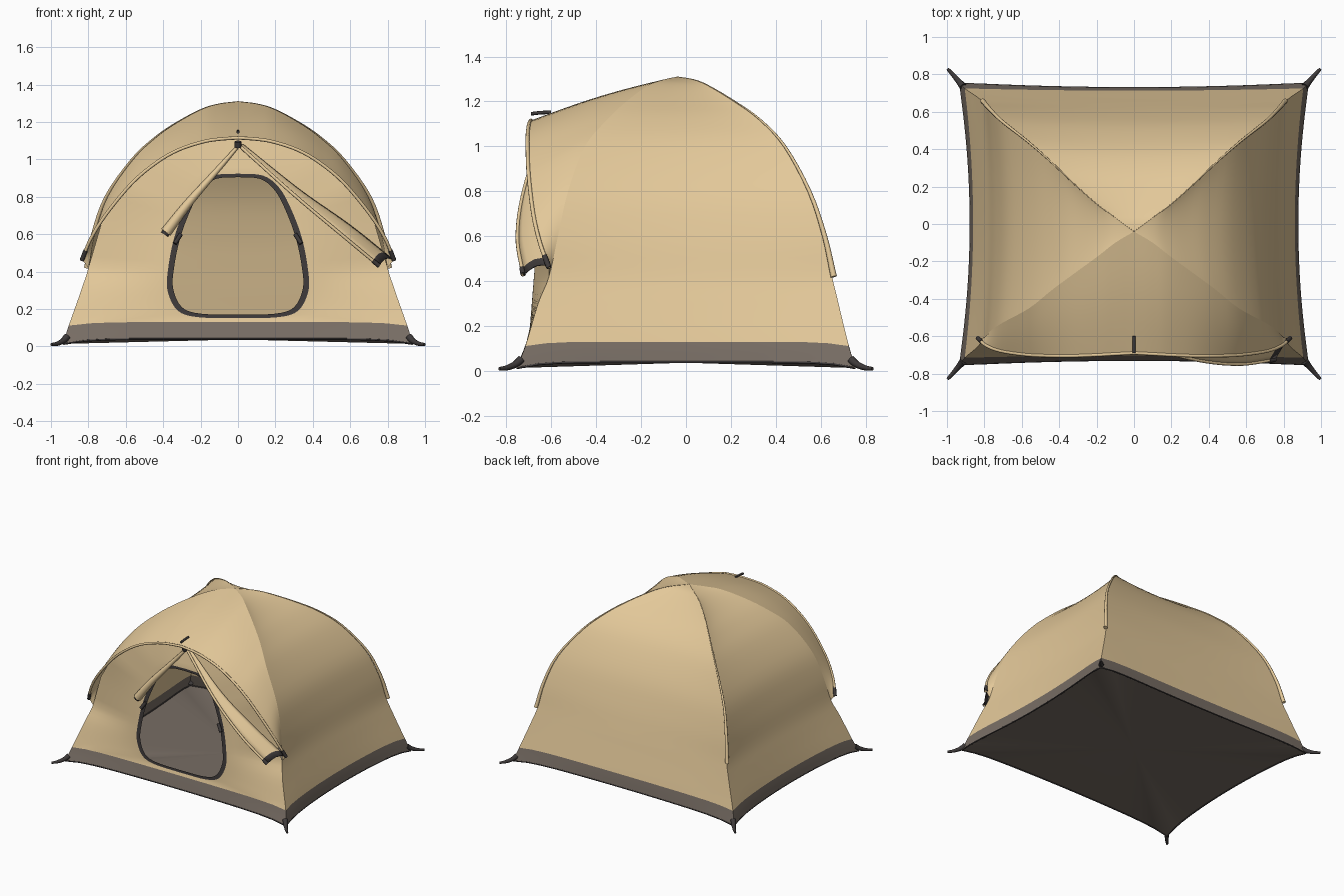
import bpy, bmesh, math
from mathutils import Vector

if "Cube" in bpy.data.objects:
    bpy.data.objects.remove(bpy.data.objects["Cube"])


def material(name, rgb):
    m = bpy.data.materials.new(name)
    m.use_nodes = True
    m.diffuse_color = (*rgb, 1)
    m.node_tree.nodes["Principled BSDF"].inputs["Base Color"].default_value = (*rgb, 1)
    return m


TAN = material("tan fabric", (0.77, 0.58, 0.32))
GREY = material("grey groundsheet", (0.187, 0.154, 0.128))
DARK = material("dark trim", (0.048, 0.042, 0.042))


def spline(points, steps):
    """Smooth resampling through control points of any dimension."""
    pts = [Vector(p) for p in points]
    pts = [2 * pts[0] - pts[1]] + pts + [2 * pts[-1] - pts[-2]]
    out = []
    for a, b, c, d in zip(pts, pts[1:], pts[2:], pts[3:]):
        for k in range(steps):
            t = k / steps
            out.append(b + (c - a) * (t / 2) + (2 * a - 5 * b + 4 * c - d) * (t * t / 2)
                       + (3 * b - a - 3 * c + d) * (t ** 3 / 2))
    return out + [pts[-2]]


def linear(points, steps):
    pts = [Vector(p) for p in points]
    out = [a.lerp(b, k / steps) for a, b in zip(pts, pts[1:]) for k in range(steps)]
    return out + [pts[-1]]


def flip(p):
    return Vector((-p[0], p[1], p[2]))


def mirrored(half):
    """Centre-to-left path extended to run right across."""
    return [flip(p) for p in reversed(half[1:])] + list(half)


def sheet(name, rows, mats, closed=False, rule=None, thick=0, angle=40):
    """Surface lofted through rows of points."""
    bm = bmesh.new()
    grid = [[bm.verts.new(p) for p in row] for row in rows]
    n = len(rows[0])
    for i in range(len(rows) - 1):
        for j in range(n if closed else n - 1):
            k = (j + 1) % n
            f = bm.faces.new((grid[i][j], grid[i][k], grid[i + 1][k], grid[i + 1][j]))
            f.material_index = rule(i, j) if rule else 0
    bmesh.ops.remove_doubles(bm, verts=bm.verts, dist=0.0005)
    bmesh.ops.recalc_face_normals(bm, faces=bm.faces)
    mesh = bpy.data.meshes.new(name)
    bm.to_mesh(mesh)
    bm.free()
    ob = bpy.data.objects.new(name, mesh)
    bpy.context.collection.objects.link(ob)
    for m in mats:
        mesh.materials.append(m)
    if thick:
        ob.modifiers.new("thickness", "SOLIDIFY").thickness = thick
    bpy.ops.object.select_all(action="DESELECT")
    ob.select_set(True)
    bpy.context.view_layer.objects.active = ob
    bpy.ops.object.shade_smooth_by_angle(angle=math.radians(angle))


def tube(name, points, radius, mat, radii=None, cyclic=False):
    cu = bpy.data.curves.new(name, "CURVE")
    cu.dimensions = "3D"
    cu.bevel_depth = radius
    cu.bevel_resolution = 2
    cu.use_fill_caps = True
    s = cu.splines.new("POLY")
    s.points.add(len(points) - 1)
    s.use_cyclic_u = cyclic
    s.use_smooth = True
    for i, p in enumerate(points):
        s.points[i].co = (*p, 1)
        s.points[i].radius = radii(i / (len(points) - 1)) if radii else 1
    cu.materials.append(mat)
    bpy.context.collection.objects.link(bpy.data.objects.new(name, cu))


# Shell sections: height, half width, front y, back y, inward sag of sides and ends
SECTIONS = [(.04, .935, -.755, .755, .058, .025), (.13, .905, -.715, .725, .045, .012),
            (.30, .84, -.66, .68, .03, .01), (.42, .80, -.61, .65, .025, .01),
            (.6, .765, -.57, .61, .03, .02), (.8, .697, -.525, .543, .03, .025),
            (1.0, .56, -.45, .435, .03, .03), (1.12, .435, -.35, .325, .035, .03),
            (1.2, .32, -.265, .215, .04, .035), (1.27, .19, -.17, .10, .03, .03),
            (1.297, .10, -.10, .035, .015, .015), (1.31, 0, -.04, -.04, 0, 0)]
STEPS, SEG = 4, 16
EAVE_ROW = 3 * STEPS


def section(s):
    """Right side, back, left side, then front, as one ring drooping at low corners."""
    z, hx, yf, yb, sx, sy = s
    us = [2 * k / SEG - 1 for k in range(SEG)]
    bow = lambda u: 1 - u * u
    low = lambda u: z - .03 * max(0, 1 - z / .35) * u ** 8
    mid, half = (yf + yb) / 2, (yb - yf) / 2
    right = [(hx - sx * bow(u), mid + half * u, low(u)) for u in us]
    back = [(-hx * u, yb - sy * bow(u), low(u)) for u in us]
    left = [(-hx + sx * bow(u), mid - half * u, low(u)) for u in us]
    front = [(hx * u, yf + sy * bow(u), low(u)) for u in us]
    return right + back + left + front


rings = [[Vector(p) for p in section(s)] for s in spline(SECTIONS, STEPS)]
front_corner = [r[0] for r in rings]
rear_corner = [r[SEG] for r in rings]

# Groundsheet skirt, floor and bottom hem
sheet("groundsheet_skirt", rings[:STEPS + 1], [GREY], closed=True)
floor_mid = [(0, 0, .037)] * len(rings[0])
sheet("groundsheet_floor", [rings[0], floor_mid], [GREY], closed=True)
tube("bottom_hem", [p * .996 for p in rings[0]], .005, DARK, cyclic=True)

# Side and back walls
sheet("shell_walls", [r[:3 * SEG + 1] for r in rings[STEPS:]], [TAN], angle=35)

# Front canopy between the front ridges and the eave
ridge = front_corner[:EAVE_ROW - 1:-1]
eave = spline([(0, -.69, 1.115), (.10, -.695, 1.108), (.19, -.70, 1.093), (.32, -.705, 1.05),
               (.44, -.705, .98), (.57, -.70, .87), (.71, -.68, .70),
               (.79, -.65, .57), (.835, -.61, .46)], STEPS)
full_ridge, full_eave = mirrored(ridge), mirrored(eave)
canopy = []
for k in range(9):
    s = k / 8
    canopy.append([a.lerp(b, s) + Vector((0, 0, .016 * math.sin(math.pi * s) * (1 - abs(a.x))))
                   for a, b in zip(full_ridge, full_eave)])
sheet("front_canopy", canopy, [TAN])
tube("eave_hem", full_eave, .009, TAN)
for side, tip in (("right", full_eave[:3]), ("left", full_eave[-3:])):
    tube(side + "_eave_end", tip, .012, DARK)

# Front wall with the trimmed doorway
opening = spline([(0, .17), (.2, .175), (.30, .21), (.347, .31), (.342, .42), (.312, .57),
                  (.262, .71), (.20, .83), (.12, .895), (0, .905)], STEPS)
border = (rings[STEPS][3 * SEG + SEG // 2:]
          + front_corner[STEPS:EAVE_ROW]
          + linear([front_corner[EAVE_ROW], (.73, -.615, .66), (.62, -.63, .84),
                    (.45, -.62, 1.0), (.2, -.60, 1.11), (0, -.59, 1.14)], STEPS))


def door_row(grow):
    """Doorway outline on the leaning wall, widened more towards the top."""
    return [Vector((p.x * (1 + grow * (.8 + .7 * p.y)), -.70 + .08 * (p.y - .13),
                    .54 + (p.y - .54) * (1 + grow * .6))) for p in opening]


inner, outer = door_row(0), door_row(.085)
half_rows = [inner] + [[a.lerp(b, k / 6) for a, b in zip(outer, border)] for k in range(7)]
wall_rows = [row + [flip(p) for p in reversed(row[1:-1])] for row in half_rows]
sheet("front_wall", wall_rows, [TAN, DARK], closed=True, rule=lambda i, j: 1 if i == 0 else 0)

# Tied-back door flap on one side, wide loose flap on the other
roll = spline([(0, -.62, 1.07), (-.13, -.635, .92), (-.27, -.655, .76), (-.385, -.66, .61)], 5)
tube("rolled_door", roll, .03, TAN, radii=lambda t: .3 + .7 * t)
tube("rolled_door_tie", [roll[-1], roll[-1] + Vector((-.008, 0, -.012))], .022, DARK)
flap_outer = spline([(0, -.63, 1.08), (.3, -.72, .81), (.55, -.75, .60), (.755, -.725, .43)], 6)
flap_inner = spline([(.03, -.62, 1.08), (.33, -.665, .84), (.60, -.66, .65), (.825, -.61, .47)], 6)
flap = [[a.lerp(b, k / 4) + Vector((0, 0, .02 * math.sin(math.pi * k / 4) * i / 18))
         for i, (a, b) in enumerate(zip(flap_outer, flap_inner))] for k in range(5)]
sheet("loose_flap", flap, [TAN, DARK], rule=lambda i, j: 1 if j == 17 else 0, thick=.006)
tube("loose_flap_hem", flap_outer, .009, TAN)
tube("loose_flap_end", flap_outer[-2:], .012, DARK)

# Pole sleeves standing proud of the rear ridges
rear = [Vector((p.x * 1.012, p.y * 1.012, p.z)) for p in rear_corner[:EAVE_ROW - 1:-1]]
for side, path in (("left", rear), ("right", [flip(p) for p in rear])):
    tube(side + "_rear_sleeve", path, .014, TAN, radii=lambda t: .1 + .9 * t ** 2)

# Corner tabs at the pegs
for sx in (-1, 1):
    for sy in (-1, 1):
        path = spline([(.915 * sx, .735 * sy, .05), (.935 * sx, .76 * sy, .03),
                       (.965 * sx, .795 * sy, .015), (.997 * sx, .83 * sy, .010)], 4)
        tube(f"{'left' if sx > 0 else 'right'}_{'back' if sy > 0 else 'front'}_peg_tab",
             path, .02, DARK, radii=lambda t: 1 - .6 * t)

# Hooks at the eave and doorway toggles
tube("eave_hook", [(0, -.69, 1.145), (0, -.65, 1.15), (0, -.60, 1.152)], .008, DARK)
tube("door_hook", [(0, -.65, 1.095), (0, -.64, 1.065)], .018, DARK)
for sx in (-1, 1):
    tube(("left" if sx > 0 else "right") + "_door_toggle",
         [(.305 * sx, -.675, .60), (.338 * sx, -.69, .55)], .012, DARK)
